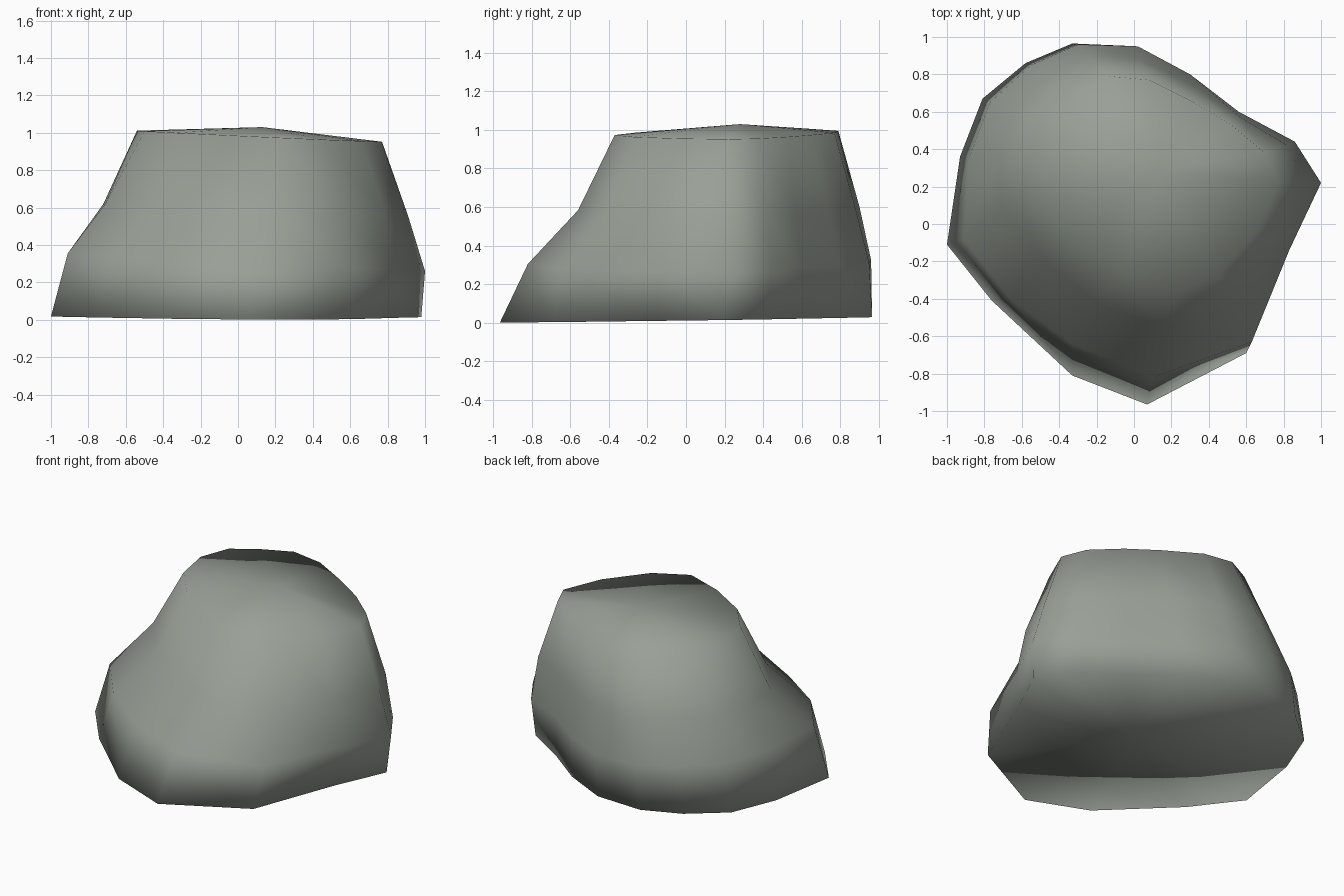
import bpy, bmesh

if "Cube" in bpy.data.objects:
    bpy.data.objects.remove(bpy.data.objects["Cube"])

# Outline rings from the ground up, each starting at the left and running round the back
foot = [(-1, -.11), (-.93, .36), (-.81, .67), (-.58, .86), (-.33, .965),
        (0, .95), (.3, .8), (.56, .6), (.84, .42), (.98, .2),
        (.82, -.14), (.6, -.69), (.07, -.965), (-.33, -.81), (-.76, -.41)]
belly = [(-.91, -.08), (-.88, .36), (-.77, .65), (-.55, .85), (-.3, .96),
         (.02, .95), (.3, .8), (.56, .6), (.86, .44), (1, .22),
         (.83, -.14), (.63, -.63), (.1, -.82), (-.33, -.64), (-.66, -.4)]
shoulder = [(-.71, .1), (-.72, .37), (-.63, .6), (-.45, .79), (-.25, .9),
            (.03, .88), (.32, .74), (.57, .57), (.82, .42), (.91, .22),
            (.79, -.1), (.57, -.42), (.17, -.56), (-.2, -.42), (-.45, -.22)]
crown = [(-.5, .13), (-.54, .37), (-.47, .57), (-.31, .69), (-.13, .79),
         (.08, .77), (.32, .65), (.52, .53), (.7, .38), (.77, .22),
         (.66, -.03), (.45, -.27), (.22, -.37), (-.05, -.26), (-.33, -.08)]

# Every ring lies on a slightly tilted plane: height, slope in x, slope in y
levels = [(foot, .015, -.004, .014), (belly, .31, -.05, 0),
          (shoulder, .59, -.04, 0), (crown, .985, -.045, .005)]

bm = bmesh.new()
rings = [[bm.verts.new((x, y, h + sx * x + sy * y)) for x, y in pts]
         for pts, h, sx, sy in levels]
n = len(foot)

# Side walls
for lo, hi in zip(rings, rings[1:]):
    for i in range(n):
        j = (i + 1) % n
        bm.faces.new((lo[i], lo[j], hi[j], hi[i]))

# Top and underside, fanned to a middle point
for ring, mid in ((rings[-1], (.13, .28, 1.03)), (rings[0], (0, 0, .015))):
    c = bm.verts.new(mid)
    for i in range(n):
        bm.faces.new((ring[i], ring[(i + 1) % n], c))

bmesh.ops.recalc_face_normals(bm, faces=bm.faces)
for f in bm.faces:
    f.smooth = True

mesh = bpy.data.meshes.new("boulder")
bm.to_mesh(mesh)
bm.free()
stone = bpy.data.materials.new("grey_green_stone")
stone.diffuse_color = (.32, .35, .31, 1)
stone.use_nodes = True
stone.node_tree.nodes["Principled BSDF"].inputs["Base Color"].default_value = stone.diffuse_color
mesh.materials.append(stone)
bpy.context.collection.objects.link(bpy.data.objects.new("boulder", mesh))
